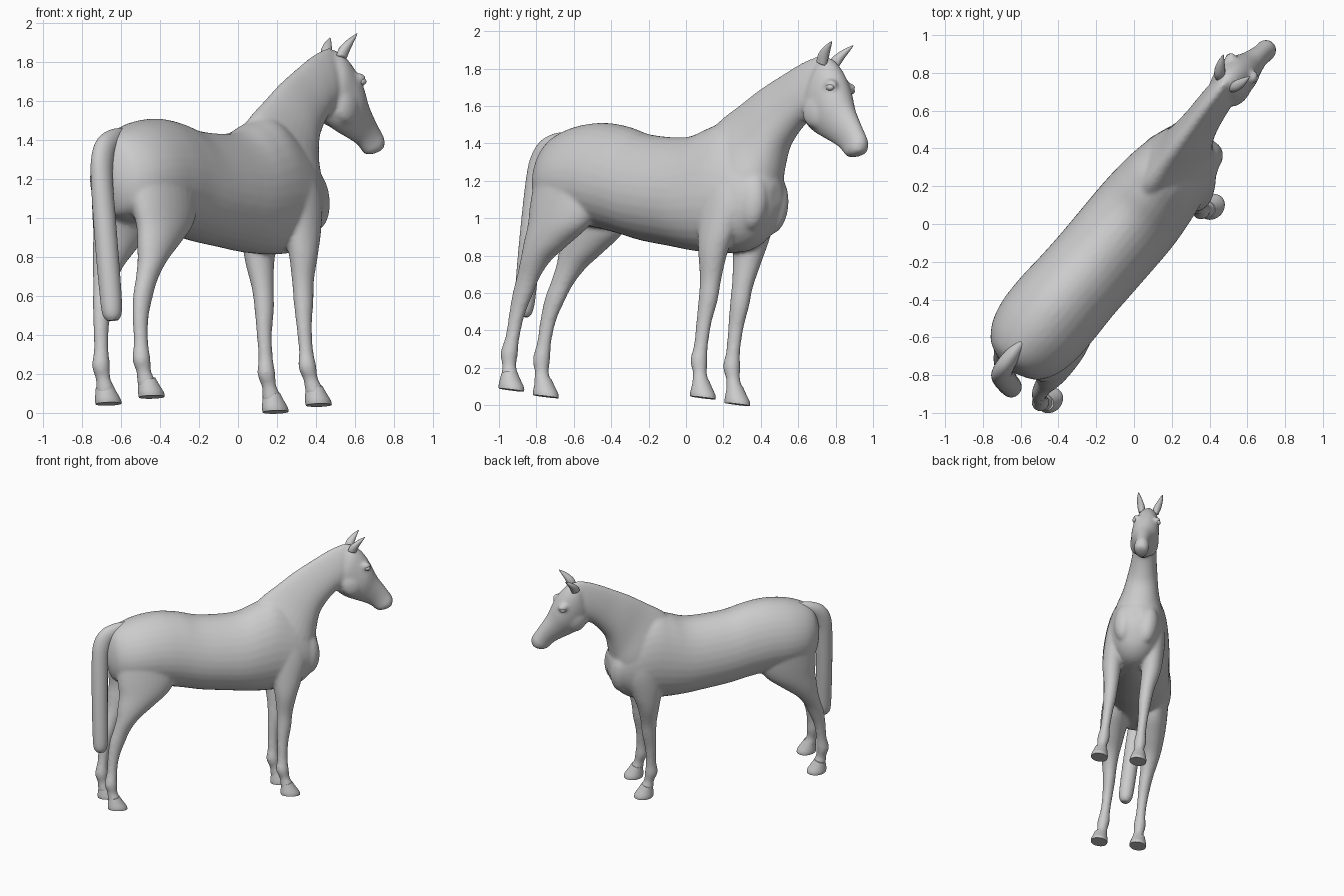
import bpy, bmesh, math
from mathutils import Matrix, Vector

# Local frame: x forward, y left, z up. The standing pose is turned and leans slightly.
POSE = (Matrix.Translation((0.091, -0.0755, 0.012))
        @ Matrix.Rotation(math.radians(50.3), 4, 'Z')
        @ Matrix.Rotation(math.radians(-7), 4, 'X'))
SIDES = (1, -1)


def spline(rows, steps):
    """Catmull-Rom interpolation between stations."""
    out, n = [], len(rows)
    for i in range(n - 1):
        p = [rows[max(0, min(n - 1, i + j))] for j in (-1, 0, 1, 2)]
        for q in range(steps):
            t = q / steps
            out.append([0.5 * (2 * b + (c - a) * t + (2 * a - 5 * b + 4 * c - d) * t * t
                               + (3 * b - a - 3 * c + d) * t ** 3)
                        for a, b, c, d in zip(*p)])
    return out + [list(rows[-1])]


def loft(bm, rows, k=0.0, side=1, steps=5, sides=32):
    """Rows: (x0, z0, x1, z1, half width, sideways offset); k narrows the 0 end."""
    rings = []
    for x0, z0, x1, z1, w, off in spline(rows, steps):
        ring = []
        for i in range(sides):
            t = 2 * math.pi * i / sides
            s, c = math.sin(t), math.cos(t)
            ring.append(bm.verts.new(((x0 + x1) / 2 + (x0 - x1) / 2 * s,
                                      side * off + w * c * (1 - k * s),
                                      (z0 + z1) / 2 + (z0 - z1) / 2 * s)))
        rings.append(ring)
    for a, b in zip(rings, rings[1:]):
        for i in range(sides):
            j = (i + 1) % sides
            bm.faces.new((a[i], a[j], b[j], b[i]))
    bm.faces.new(rings[0])
    bm.faces.new(rings[-1])


def ball(bm, centre, size):
    m = Matrix.Translation(centre) @ Matrix.Diagonal((*size, 1))
    bmesh.ops.create_uvsphere(bm, u_segments=24, v_segments=16, radius=1, matrix=m)


def finish(name, bm, angle=180):
    bmesh.ops.recalc_face_normals(bm, faces=bm.faces)
    me = bpy.data.meshes.new(name)
    bm.to_mesh(me)
    bm.free()
    me.transform(POSE)
    ob = bpy.data.objects.new(name, me)
    bpy.context.collection.objects.link(ob)
    bpy.ops.object.select_all(action='DESELECT')
    ob.select_set(True)
    bpy.context.view_layer.objects.active = ob
    bpy.ops.object.shade_smooth_by_angle(angle=math.radians(angle))
    return ob


# Barrel and rump: x, top, bottom, half width
torso = [(-1.01, 1.28, 1.14, .05), (-.985, 1.36, 1.06, .12), (-.95, 1.415, 1.01, .17),
         (-.87, 1.46, .98, .22), (-.75, 1.495, .96, .248), (-.6, 1.508, .94, .252),
         (-.45, 1.488, .91, .246), (-.3, 1.447, .875, .245), (-.1, 1.43, .845, .247),
         (.03, 1.44, .825, .247), (.15, 1.485, .812, .24), (.28, 1.52, .808, .225),
         (.42, 1.45, .82, .20), (.52, 1.36, .88, .165), (.585, 1.25, .98, .115),
         (.61, 1.18, 1.06, .05)]
# Neck: crest point, throat point, half width
neck = [(.12, 1.44, .46, .98, .19), (.2, 1.525, .58, 1.09, .165), (.32, 1.605, .605, 1.22, .128),
        (.45, 1.69, .635, 1.35, .105), (.58, 1.76, .685, 1.43, .09), (.72, 1.83, .75, 1.50, .082),
        (.84, 1.872, .80, 1.53, .075), (.89, 1.87, .84, 1.54, .05)]
# Head: face point, jaw point, half width
head = [(.86, 1.86, .765, 1.6, .05), (.925, 1.852, .775, 1.525, .088), (.995, 1.785, .83, 1.47, .1),
        (1.045, 1.70, .90, 1.435, .098), (1.09, 1.60, .97, 1.405, .074),
        (1.135, 1.53, 1.03, 1.375, .058), (1.175, 1.47, 1.065, 1.345, .053),
        (1.207, 1.415, 1.09, 1.325, .055), (1.205, 1.365, 1.13, 1.325, .042),
        (1.19, 1.345, 1.15, 1.33, .02)]
# Legs: x, sideways, height, half length, half width
front_leg = [(.315, .144, .06, .05, .046), (.308, .143, .1, .046, .045), (.295, .14, .145, .038, .037),
             (.28, .138, .21, .048, .045), (.284, .136, .29, .039, .036), (.291, .134, .42, .043, .038),
             (.306, .132, .54, .054, .048), (.314, .135, .65, .06, .054), (.325, .147, .79, .083, .07),
             (.34, .145, .92, .115, .08), (.35, .13, 1.08, .15, .09), (.34, .11, 1.25, .13, .085)]
hind_leg = [(-1.02, .138, .1, .05, .046), (-1.026, .138, .14, .046, .045), (-1.036, .137, .185, .038, .037),
            (-1.044, .136, .25, .048, .045), (-1.032, .133, .34, .039, .036), (-1.015, .132, .46, .045, .038),
            (-.982, .135, .575, .06, .046), (-.948, .142, .66, .066, .053), (-.9, .15, .75, .088, .068),
            (-.835, .15, .84, .14, .085), (-.765, .145, .94, .195, .1), (-.735, .13, 1.06, .23, .115),
            (-.73, .11, 1.2, .22, .125), (-.72, .1, 1.32, .16, .11)]

# Skin: overlapping volumes fused into one smooth surface
bm = bmesh.new()
loft(bm, [(x, t, x, b, w, 0) for x, t, b, w in torso], k=.12)
loft(bm, [r + (0,) for r in neck], k=.35)
loft(bm, [r + (0,) for r in head], k=-.08)
for side in SIDES:
    for leg in (front_leg, hind_leg):
        loft(bm, [(x + a, z, x - a, z, w, off) for x, off, z, a, w in leg], side=side)
    ball(bm, (.52, side * .085, 1.08), (.09, .08, .16))        # breast muscle
    ball(bm, (.89, side * .06, 1.57), (.085, .045, .095))      # cheek
    ball(bm, (.995, side * .078, 1.705), (.04, .028, .028))    # brow
body = finish("body", bm)
remesh = body.modifiers.new("Fuse", 'REMESH')
remesh.mode = 'VOXEL'
remesh.voxel_size = .011
remesh.use_smooth_shade = True
smooth = body.modifiers.new("Soften", 'SMOOTH')
smooth.factor = .5
smooth.iterations = 10

# Hooves: sloping front wall, flat sole
for name, x, z in (("front", .33, .01), ("hind", -1.005, .052)):
    for side, label in ((1, "left"), (-1, "right")):
        bm = bmesh.new()
        loft(bm, [(x + .077, z - .005, x - .068, z + .005, .062, .145),
                  (x + .073, z + .018, x - .07, z + .025, .062, .145),
                  (x + .045, z + .06, x - .066, z + .055, .054, .144),
                  (x + .02, z + .1, x - .06, z + .085, .046, .143)], side=side, steps=3)
        finish(f"{name}_hoof_{label}", bm, 40)

# Ears and eyes
for side, label in ((1, "left"), (-1, "right")):
    bm = bmesh.new()
    loft(bm, [(.925, 1.81, .865, 1.83, .024, .05), (.945, 1.855, .885, 1.87, .028, .061),
              (.97, 1.9, .93, 1.908, .019, .077), (.992, 1.936, .986, 1.938, .003, .09)],
         side=side, sides=16)
    finish(f"ear_{label}", bm)
    bm = bmesh.new()
    ball(bm, (1.0, side * .088, 1.69), (.024, .018, .018))
    finish(f"eye_{label}", bm)

# Tail: arches from the dock and hangs straight
bm = bmesh.new()
loft(bm, [(-.86, 1.462, -.89, 1.36, .03, 0), (-.96, 1.45, -.935, 1.34, .042, 0),
          (-1.045, 1.41, -.965, 1.31, .047, 0), (-1.1, 1.33, -.985, 1.25, .05, 0),
          (-1.122, 1.2, -1.0, 1.18, .052, 0), (-1.132, .9, -1.012, .9, .057, 0),
          (-1.135, .6, -1.02, .6, .055, 0), (-1.13, .5, -1.03, .5, .048, 0),
          (-1.11, .465, -1.05, .465, .028, 0)])
finish("tail", bm)
